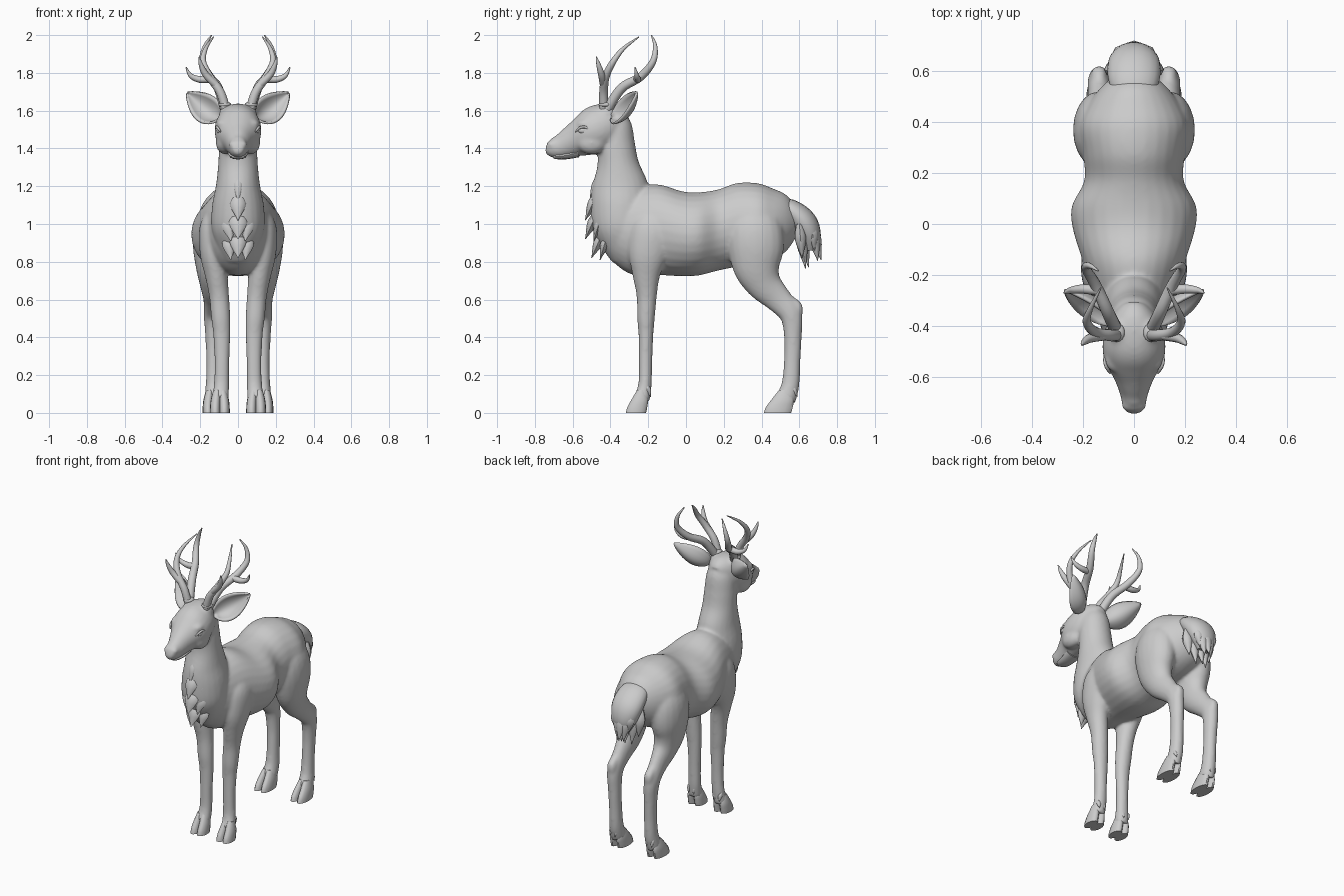
import bpy, bmesh, math
from mathutils import Vector, Matrix

if "Cube" in bpy.data.objects:
    bpy.data.objects.remove(bpy.data.objects["Cube"], do_unlink=True)

grey = bpy.data.materials.new("plain grey")
grey.use_nodes = True
grey.diffuse_color = (0.6, 0.6, 0.6, 1)
grey.node_tree.nodes["Principled BSDF"].inputs["Base Color"].default_value = grey.diffuse_color


def smooth_path(sections, steps):
    """Catmull-Rom interpolation of whole cross-sections."""
    ends = [sections[0]] + list(sections) + [sections[-1]]
    result = []
    for a, b, c, d in zip(ends, ends[1:], ends[2:], ends[3:]):
        for k in range(steps):
            t = k / steps
            result.append([q + 0.5 * t * (r - p + t * (2*p - 5*q + 4*r - s + t * (3*(q - r) + s - p)))
                           for p, q, r, s in zip(a, b, c, d)])
    return result + [list(sections[-1])]


def loft(bm, sections, side=(1, 0, 0), sides=16, steps=4, axis=None):
    """Skin ellipses given as x, y, z, half width, half depth; a fixed axis keeps them parallel."""
    path = smooth_path(sections, steps)
    rings = []
    for i, (x, y, z, w, d) in enumerate(path):
        before, after = path[max(i - 1, 0)], path[min(i + 1, len(path) - 1)]
        along = Vector(axis) if axis else (Vector(after[:3]) - Vector(before[:3])).normalized()
        across = Vector(side)
        across = (across - along * across.dot(along)).normalized()
        deep = along.cross(across)
        ring = []
        for k in range(sides):
            a = math.tau * k / sides
            ring.append(bm.verts.new(Vector((x, y, z)) + across * max(w, 0.002) * math.cos(a)
                                     + deep * max(d, 0.002) * math.sin(a)))
        rings.append(ring)
    for r, s in zip(rings, rings[1:]):
        for k in range(sides):
            n = (k + 1) % sides
            bm.faces.new((r[k], r[n], s[n], s[k]))
    bm.faces.new(rings[0][::-1])
    bm.faces.new(rings[-1])


def ball(bm, centre, size):
    bmesh.ops.create_uvsphere(bm, u_segments=16, v_segments=10, radius=1,
                              matrix=Matrix.Translation(centre) @ Matrix.Diagonal((*size, 1)))


def lock(bm, root, tip, width, depth):
    """Pointed lock of hair, fullest at its middle."""
    root, tip = Vector(root), Vector(tip)
    mid = root.lerp(tip, 0.45)
    loft(bm, [(*root, width * 0.5, depth * 0.5), (*mid, width, depth), (*tip, 0, 0)], sides=8)


def finish(bm, name, mirror=False, solid=0, remesh=0):
    bmesh.ops.recalc_face_normals(bm, faces=bm.faces[:])
    mesh = bpy.data.meshes.new(name)
    bm.to_mesh(mesh)
    bm.free()
    mesh.materials.append(grey)
    ob = bpy.data.objects.new(name, mesh)
    bpy.context.collection.objects.link(ob)
    bpy.context.view_layer.objects.active = ob
    bpy.ops.object.select_all(action="DESELECT")
    ob.select_set(True)
    bpy.ops.object.shade_smooth_by_angle(angle=math.radians(50))
    if mirror:
        m = ob.modifiers.new("mirror", "MIRROR")
        m.use_mirror_merge = False
    if solid:
        m = ob.modifiers.new("thickness", "SOLIDIFY")
        m.thickness = solid
        m.offset = 0
    if remesh:
        m = ob.modifiers.new("blend", "REMESH")
        m.mode, m.voxel_size, m.use_smooth_shade = "VOXEL", remesh, True
        m = ob.modifiers.new("soften", "SMOOTH")
        m.factor, m.iterations = 0.5, 12


# Body: torso, neck, head and legs blended into one skin
bm = bmesh.new()
torso = [(0, -.44, 1, .06, .1), (0, -.38, .975, .115, .18), (0, -.28, .96, .16, .23),
         (0, -.15, .97, .2, .24), (0, -.02, .948, .24, .225), (0, .07, .948, .244, .22),
         (0, .17, .968, .195, .215), (0, .27, .995, .2, .222), (0, .38, 1.002, .215, .214),
         (0, .46, 1, .185, .188), (0, .53, 1.005, .135, .15), (0, .58, 1.01, .08, .085)]
neck = [(0, -.33, .8, .07, .06), (0, -.335, .88, .11, .11), (0, -.34, .98, .14, .155),
        (0, -.345, 1.1, .137, .16), (0, -.35, 1.21, .116, .147),
        (0, -.36, 1.32, .105, .11), (0, -.37, 1.42, .1, .1), (0, -.38, 1.52, .09, .092),
        (0, -.395, 1.58, .06, .06)]
head = [(0, -.32, 1.52, .05, .07), (0, -.38, 1.53, .1, .108), (0, -.46, 1.505, .123, .128),
        (0, -.53, 1.47, .117, .112), (0, -.6, 1.438, .08, .086), (0, -.66, 1.412, .057, .067),
        (0, -.71, 1.404, .045, .052), (0, -.74, 1.41, .026, .03)]
front_leg = [(.09, -.15, 1.1, .04, .06), (.11, -.155, 1.04, .065, .1), (.13, -.17, .96, .077, .125),
             (.133, -.2, .84, .068, .105), (.115, -.21, .73, .06, .074), (.1, -.208, .62, .053, .054),
             (.091, -.212, .5, .051, .047), (.086, -.212, .42, .046, .04), (.085, -.214, .28, .04, .036),
             (.087, -.217, .15, .041, .036), (.094, -.235, .07, .046, .045)]
hind_leg = [(.08, .36, 1.11, .04, .05), (.105, .36, 1.06, .08, .11), (.13, .365, .98, .1, .145),
            (.139, .37, .88, .1, .15), (.14, .376, .77, .083, .126), (.135, .415, .68, .066, .095),
            (.135, .49, .6, .048, .072), (.137, .555, .52, .045, .06), (.133, .566, .4, .04, .047),
            (.13, .562, .27, .038, .044), (.13, .553, .15, .041, .048), (.133, .527, .07, .046, .055)]
loft(bm, torso, sides=28, steps=5, axis=(0, 1, 0))
for sections in (neck, head):
    loft(bm, sections, sides=24, steps=5)
for mirror in (1, -1):
    for sections in (front_leg, hind_leg):
        loft(bm, [(mirror * s[0], *s[1:]) for s in sections], sides=20)
    loft(bm, [(mirror * .137, .49, .65, .014, .014), (mirror * .137, .565, .59, .026, .024),
              (mirror * .137, .595, .55, .03, .026), (mirror * .135, .58, .46, .02, .02)])  # hock
    ball(bm, (mirror * .078, -.53, 1.53), (.036, .05, .026))       # brow
    ball(bm, (mirror * .068, -.5, 1.43), (.05, .08, .062))         # cheek
    ball(bm, (mirror * .05, -.42, 1.585), (.05, .06, .05))         # crown
    ball(bm, (mirror * .028, -.712, 1.42), (.02, .022, .022))      # nostril wing
finish(bm, "body", remesh=.009)

# Lower lip, with the mouth as the gap above it
bm = bmesh.new()
loft(bm, [(0, -.57, 1.378, .055, .025), (0, -.64, 1.362, .047, .02), (0, -.69, 1.358, .036, .014),
          (0, -.705, 1.362, .015, .008)], sides=12)
finish(bm, "lower_lip")

# Eyes with upper lids
bm = bmesh.new()
ball(bm, (.1, -.545, 1.495), (.014, .026, .017))
loft(bm, [(.093, -.585, 1.488, .004, .004), (.107, -.562, 1.509, .007, .007),
          (.114, -.535, 1.513, .007, .007), (.112, -.505, 1.498, .004, .004)], side=(0, 0, 1), sides=8)
finish(bm, "eyes", mirror=True)

# Cupped, leaf-shaped ears
bm = bmesh.new()
root, length = Vector((.095, -.4, 1.565)), Vector((.175, .138, .13))
across = Vector((.5, -.08, -.68)).normalized()
back = length.cross(across).normalized()
back *= 1 if back.y > 0 else -1
rows, cols = 14, 10
grid = []
for i in range(rows + 1):
    u = i / rows
    half = .012 + .066 * math.sin(math.pi * u ** .8) ** .8 - .01 * u
    row = []
    for j in range(cols + 1):
        v = 2 * j / cols - 1
        row.append(bm.verts.new(root + length * u + across * half * (v + .12)
                                + back * half * .75 * (1 - v * v)))
    grid.append(row)
for r, s in zip(grid, grid[1:]):
    for j in range(cols):
        bm.faces.new((r[j], r[j + 1], s[j + 1], s[j]))
finish(bm, "ears", mirror=True, solid=.012)

# Antlers: burr, front beam with tine, rear beam with tine
bm = bmesh.new()
ball(bm, (.07, -.425, 1.632), (.034, .038, .016))


def branch(points, thick, side=(1, 0, 0)):
    last = len(points) - 1
    radii = [thick * (1 - (i / last) ** 2) + .003 for i in range(last + 1)]
    loft(bm, [(*p, r, r) for p, r in zip(points, radii)], side=side, sides=12, steps=5)


branch([(.065, -.435, 1.61), (.095, -.436, 1.7), (.15, -.425, 1.78), (.185, -.385, 1.86),
        (.17, -.33, 1.93), (.13, -.25, 1.99)], .021)
branch([(.12, -.437, 1.74), (.17, -.447, 1.79), (.195, -.462, 1.84), (.205, -.475, 1.885)], .017, (0, 1, 0))
branch([(.07, -.415, 1.61), (.105, -.34, 1.72), (.15, -.24, 1.78), (.188, -.175, 1.86),
        (.175, -.163, 1.94), (.14, -.183, 2)], .023)
branch([(.14, -.26, 1.77), (.2, -.255, 1.765), (.25, -.26, 1.785), (.275, -.27, 1.83)], .017, (0, 1, 0))
finish(bm, "antlers", mirror=True)

# Cloven hooves and dew claws
bm = bmesh.new()
for x, y, reach in ((.096, -.235, 1), (.135, .525, 1.35)):
    for toe in (-.024, .024):
        loft(bm, [(x + toe * .6, y, .12, .02, .025 * reach),
                  (x + toe * .9, y - .01 * reach, .07, .026, .045 * reach),
                  (x + toe, y - .023 * reach, .03, .028, .054 * reach),
                  (x + toe, y - .03 * reach, 0, .029, .055 * reach)], sides=14, axis=(0, 0, -1))
        lock(bm, (x + toe * .7, y + .025 * reach, .15), (x + toe * .8, y + .048 * reach, .085), .015, .014)
finish(bm, "hooves", mirror=True)

# Chest ruff: overlapping rows of pointed locks lying against the coat
bm = bmesh.new()
rows = ((1.27, -.445, .03), (1.17, -.468, .042), (1.07, -.468, .048), (.97, -.435, .044))
for z, y, width in rows:
    lock(bm, (0, y, z), (0, y - .065, z - .15), width, .026)
    for x in (-.055, .055):
        lock(bm, (x, y + .02, z - .02), (x * .7, y - .02, z - .16), width * .8, .022)
finish(bm, "chest_ruff")

# Tail: full dock ending in ragged locks
bm = bmesh.new()
loft(bm, [(0, .45, 1.1, .05, .03), (0, .545, 1.078, .095, .056), (0, .622, 1.01, .104, .07),
          (0, .655, .93, .082, .06), (0, .655, .86, .04, .035)], sides=20)
for i in range(5):
    s = (i - 2) / 2
    for y, drop in ((.615, .17), (.68, .13)):
        fall = drop - .05 * abs(s) + .03 * (i % 2)
        spread = .085 if y < .65 else .05
        lock(bm, (s * spread, y - .015, 1), (s * spread * .9, y + .035 * (1 - abs(s)), .94 - fall), .036, .03)
finish(bm, "tail")
